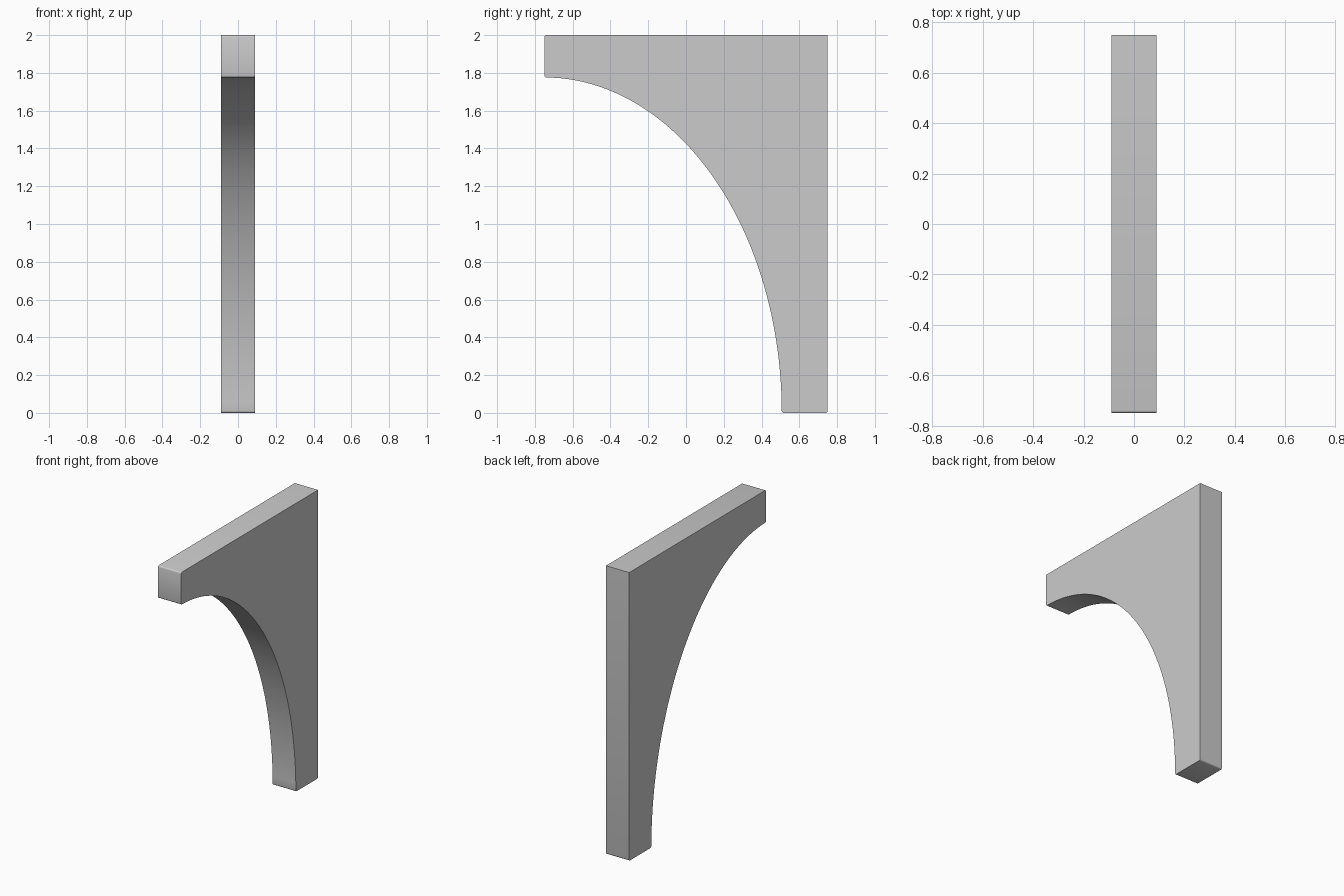
import bpy, bmesh, math

if "Cube" in bpy.data.objects:
    bpy.data.objects.remove(bpy.data.objects["Cube"])

HALF_W = 0.089            # half thickness along x
FRONT, BACK, TOP = -0.75, 0.75, 2.0
ARCH_Y, ARCH_Z = 1.257, 1.776   # radii of the quarter-ellipse cut-out
SEGS = 48

# Side profile (y, z): outer corners, then the concave elliptical arch
profile = [(BACK, 0), (BACK, TOP), (FRONT, TOP)]
for i in range(SEGS + 1):
    a = math.pi / 2 * (1 - i / SEGS)
    profile.append((FRONT + ARCH_Y * math.cos(a), ARCH_Z * math.sin(a)))

# Extrude the profile across x
bm = bmesh.new()
face = bm.faces.new([bm.verts.new((-HALF_W, y, z)) for y, z in profile])
ext = bmesh.ops.extrude_face_region(bm, geom=[face])
bmesh.ops.translate(bm, vec=(2 * HALF_W, 0, 0),
                    verts=[v for v in ext["geom"] if isinstance(v, bmesh.types.BMVert)])
bmesh.ops.recalc_face_normals(bm, faces=bm.faces)

# Slightly round the corners of the two free ends
corners = [(BACK, 0), (FRONT, TOP), profile[3], profile[-1]]


def is_corner(edge):
    a, b = (v.co for v in edge.verts)
    return abs(a.x - b.x) > HALF_W and any(
        math.hypot(a.y - y, a.z - z) < 1e-4 for y, z in corners)


bmesh.ops.bevel(bm, geom=[e for e in bm.edges if is_corner(e)], offset=0.01,
                offset_type='OFFSET', segments=3, profile=0.5, affect='EDGES')

mesh = bpy.data.meshes.new("arched_bracket")
bm.to_mesh(mesh)
bm.free()
bracket = bpy.data.objects.new("arched_bracket", mesh)
bpy.context.collection.objects.link(bracket)

# Smooth arch, sharp outline
bpy.context.view_layer.objects.active = bracket
bracket.select_set(True)
bpy.ops.object.shade_smooth_by_angle(angle=math.radians(35))
